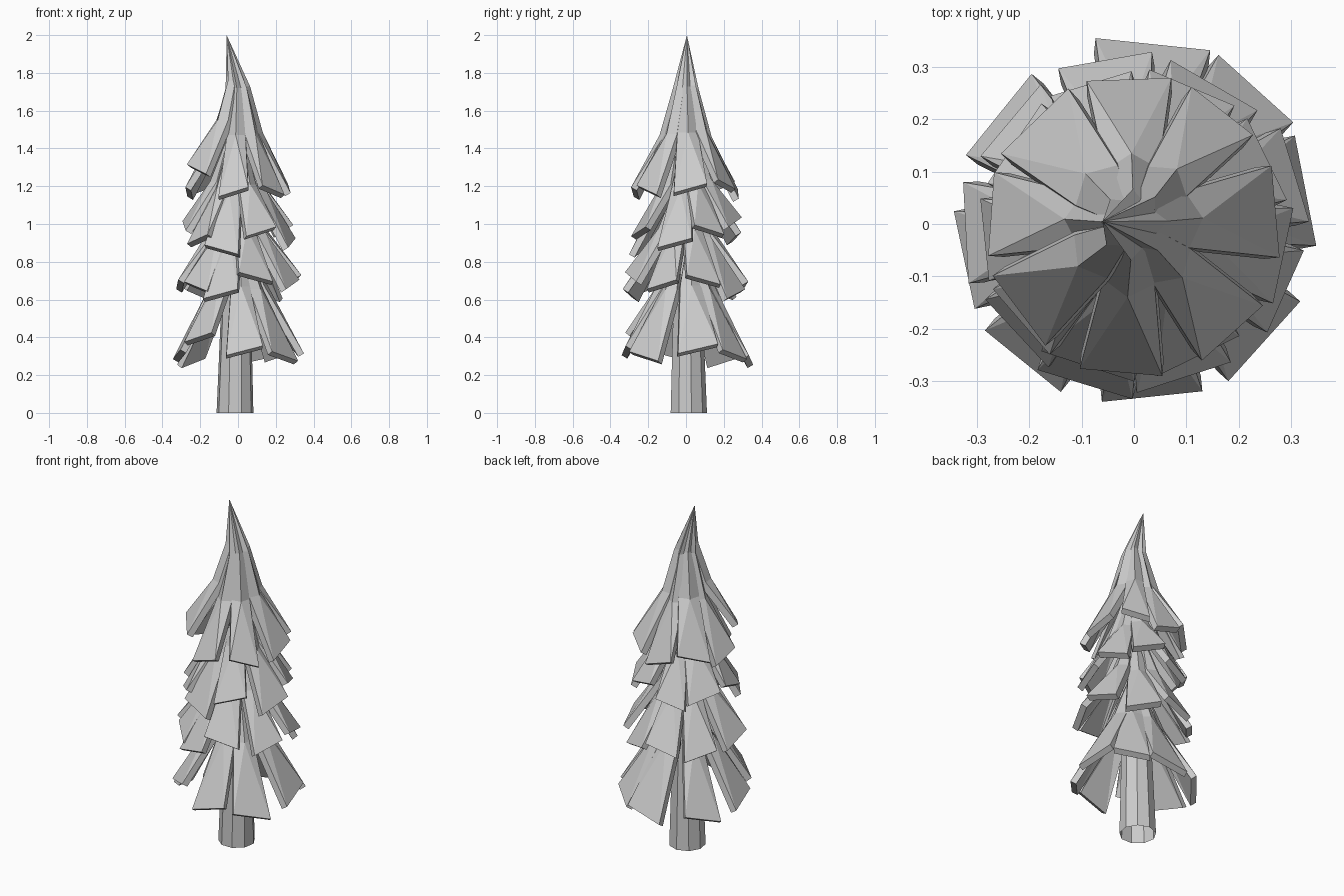
import bpy, bmesh
import random
from math import cos, sin, radians
from mathutils import Vector

if "Cube" in bpy.data.objects:
    bpy.data.objects.remove(bpy.data.objects["Cube"])

random.seed(4)
TIP = Vector((-0.06, 0.005, 2.0))


def make_object(name, bm):
    bmesh.ops.recalc_face_normals(bm, faces=bm.faces)
    mesh = bpy.data.meshes.new(name)
    bm.to_mesh(mesh)
    bm.free()
    ob = bpy.data.objects.new(name, mesh)
    bpy.context.collection.objects.link(ob)
    return ob


def add_bough(bm, profile, az, width, reach, drop, roll, to_tip):
    """Folded wedge: narrow at the trunk, ridged in the middle, straight wide end."""
    a = radians(az)
    out, side = Vector((cos(a), sin(a), 0)), Vector((-sin(a), cos(a), 0))
    inward = out * -0.030 + Vector((0, 0, -0.018))
    last = len(profile) - 1
    rows = []
    for i, (r, z, w) in enumerate(profile):
        t = i / last
        half = side * (w * width / 2)
        c = out * (r + reach * t) + Vector((0, 0, z + drop * t))
        if i == 0:
            rows.append([TIP if to_tip else c])
        elif i < last:
            fold = out * 0.018
            rows.append([c - half - fold, c + fold * 0.7, c + half - fold])
        else:
            tilt = Vector((0, 0, roll / 2))
            rows.append([c - half - tilt, c + half + tilt])
    top = [[bm.verts.new(p) for p in row] for row in rows]
    low = []
    for i, row in enumerate(rows):
        shift = Vector((0, 0, -0.04)) if i == 0 else inward
        low.append([bm.verts.new(p + shift) for p in row])
    # outer and inner skins
    for s in (top, low):
        for k in (0, 1):
            bm.faces.new((s[0][0], s[1][k], s[1][k + 1]))
            for u, v in zip(s[1:-2], s[2:-1]):
                bm.faces.new((u[k], v[k], v[k + 1], u[k + 1]))
            bm.faces.new((s[-2][2 * k], s[-1][k], s[-2][1]))
        bm.faces.new((s[-2][1], s[-1][0], s[-1][1]))
    # side walls and end wall
    for i in range(last):
        for k in (0, -1):
            bm.faces.new((top[i][k], top[i + 1][k], low[i + 1][k], low[i][k]))
    bm.faces.new((top[-1][0], top[-1][1], low[-1][1], low[-1][0]))


# trunk: open, slightly tapered nine-sided tube
bm = bmesh.new()
bmesh.ops.create_cone(bm, cap_ends=False, segments=9, radius1=0.099, radius2=0.045, depth=1.6)
for v in bm.verts:
    if v.co.z < 0:
        v.co += Vector((-0.016, 0.012, 0))
    v.co.z += 0.8
make_object("trunk", bm)

# tiers: profile rows are radius, height, width factor; then end width;
# then azimuth -> end height of each bough, rolling alternately left and right
tiers = {
    "bottom_boughs": ([(0.05, 0.92, 0), (0.15, 0.66, 0.52), (0.34, 0.31, 1)], 0.20,
                      {-84: .33, 141: .28, -129: .40, 84: .28, 11: .34, -42: .30, -168: .31, 48: .31}),
    "lower_boughs": ([(0.05, 1.22, 0), (0.145, 0.95, 0.55), (0.315, 0.67, 1)], 0.175,
                     {-107: .63, -72: .72, -24: .68, 17: .705, 60: .63, 100: .67, 140: .64, 223: .67, 183: .68}),
    "middle_boughs": ([(0.04, 1.50, 0), (0.135, 1.20, 0.58), (0.285, 0.94, 1)], 0.17,
                      {-64: .96, -108: .865, -12: .90, 26: .97, 67: 1.01, 107: .93, 146: .96, 186: .99, 221: .92}),
    "top_boughs": ([(0, 2.0, 0), (0.055, 1.73, 0.30), (0.125, 1.49, 0.62), (0.28, 1.2, 1)], 0.16,
                   {92: 1.16, 134: 1.20, 176: 1.17, 217: 1.29, 265: 1.17, 312: 1.18, 5: 1.19, 52: 1.21}),
}
for name, (profile, width, boughs) in tiers.items():
    bm = bmesh.new()
    for i, (az, z_end) in enumerate(boughs.items()):
        add_bough(bm, profile, az, width * random.uniform(0.92, 1.12),
                  random.uniform(-0.01, 0.01), z_end - profile[-1][1],
                  -0.05 if i % 2 else 0.05, name == "top_boughs")
    make_object(name, bm)
